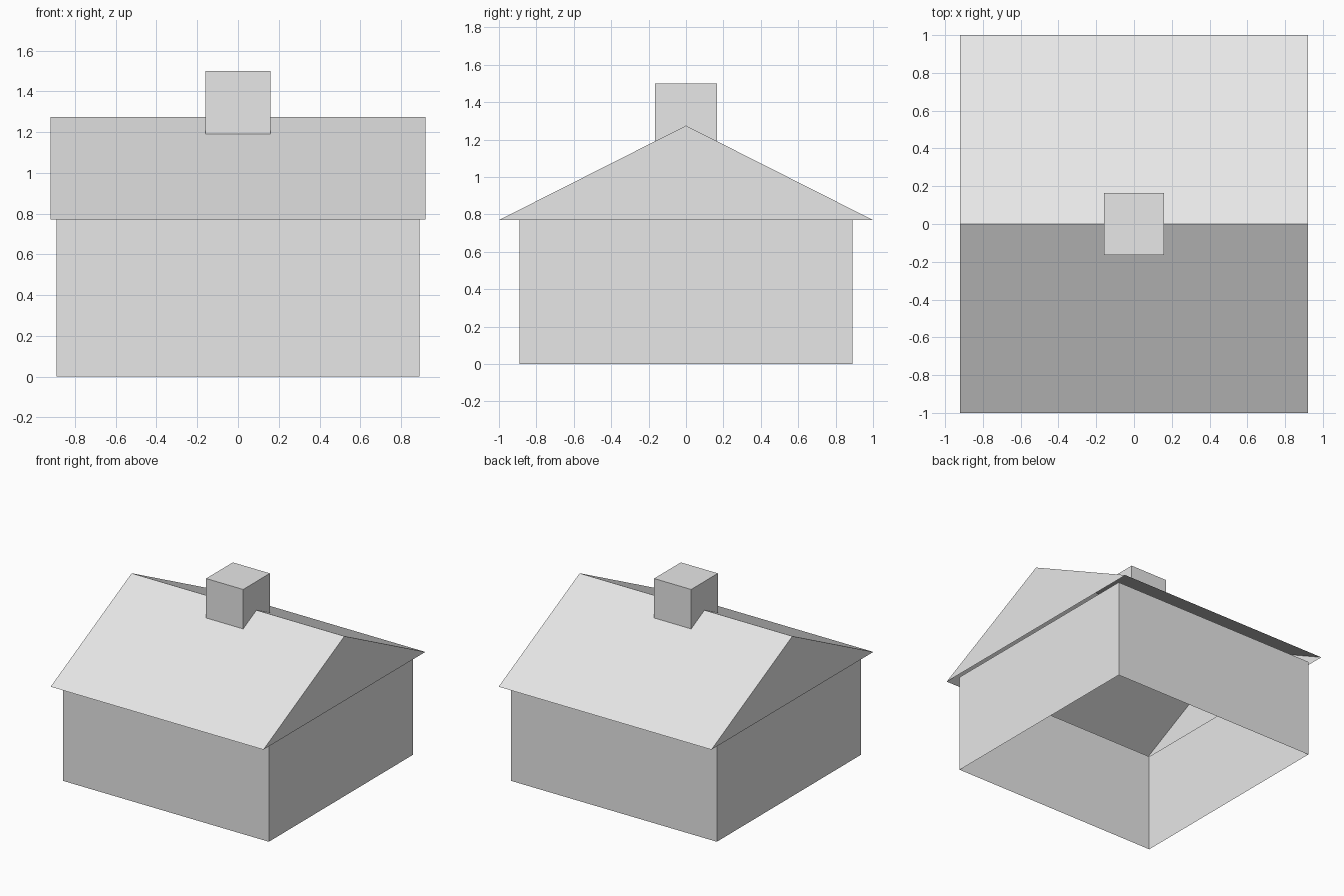
import bpy
import bmesh

default = bpy.data.objects.get("Cube")
if default:
    bpy.data.objects.remove(default, do_unlink=True)

WALL_X, WALL_Y, EAVE_Z = 0.89, 0.89, 0.77
ROOF_X, ROOF_Y, RIDGE_Z = 0.92, 1.0, 1.275
STACK_X, STACK_Y, STACK_TOP = 0.16, 0.165, 1.5

# One plain light grey for the whole house
grey = bpy.data.materials.new("light_grey")
grey.use_nodes = True
grey.diffuse_color = (0.8, 0.8, 0.8, 1)
grey.node_tree.nodes["Principled BSDF"].inputs["Base Color"].default_value = grey.diffuse_color


def extruded_shell(name, profile, half_x, skip):
    """Extrude a (y, z) profile along x, leaving out the sides listed in skip."""
    bm = bmesh.new()
    right = [bm.verts.new((-half_x, y, z)) for y, z in profile]
    left = [bm.verts.new((half_x, y, z)) for y, z in profile]
    bm.faces.new(right)
    bm.faces.new(left[::-1])
    count = len(profile)
    for i in range(count):
        if i not in skip:
            j = (i + 1) % count
            bm.faces.new((right[j], right[i], left[i], left[j]))
    # Profiles run so that every face points outward
    mesh = bpy.data.meshes.new(name)
    bm.to_mesh(mesh)
    bm.free()
    mesh.materials.append(grey)
    obj = bpy.data.objects.new(name, mesh)
    bpy.context.collection.objects.link(obj)
    return obj


def roof_z(y):
    return RIDGE_Z - abs(y) * (RIDGE_Z - EAVE_Z) / ROOF_Y


# Walls: four sides, open below and above
extruded_shell("walls", [(-WALL_Y, 0), (-WALL_Y, EAVE_Z), (WALL_Y, EAVE_Z), (WALL_Y, 0)],
               WALL_X, skip={1, 3})

# Roof: two slopes and two gables, open underneath
extruded_shell("gable_roof", [(-ROOF_Y, EAVE_Z), (0, RIDGE_Z), (ROOF_Y, EAVE_Z)],
               ROOF_X, skip={2})

# Chimney: block notched over the ridge, open where it meets the roof
base = roof_z(STACK_Y)
extruded_shell("chimney", [(-STACK_Y, base), (-STACK_Y, STACK_TOP), (STACK_Y, STACK_TOP),
                           (STACK_Y, base), (0, RIDGE_Z)],
               STACK_X, skip={3, 4})
